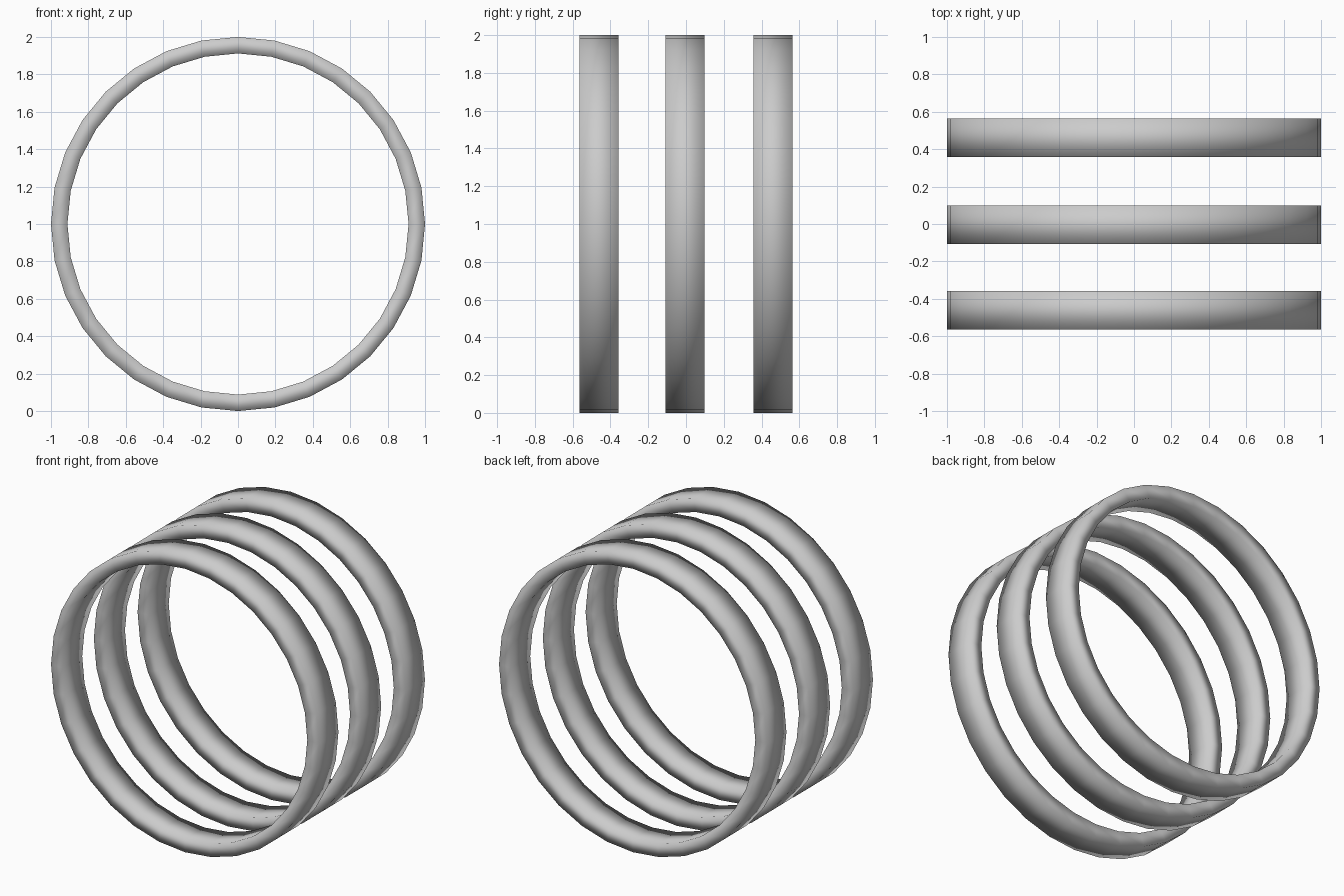
import bpy, bmesh, math

if "Cube" in bpy.data.objects:
    bpy.data.objects.remove(bpy.data.objects["Cube"])

SEGMENTS = 32
OUTER, INNER = 1.0, 0.912
HALF_WIDTH = 0.103


def make_ring(name, y):
    """Rectangular band swept round the y axis, smooth shaded all over."""
    profile = [(OUTER, -HALF_WIDTH), (OUTER, HALF_WIDTH),
               (INNER, HALF_WIDTH), (INNER, -HALF_WIDTH)]
    bm = bmesh.new()
    loops = []
    for i in range(SEGMENTS):
        a = 2 * math.pi * i / SEGMENTS
        loops.append([bm.verts.new((r * math.cos(a), w, r * math.sin(a)))
                      for r, w in profile])
    for i in range(SEGMENTS):
        p, q = loops[i], loops[(i + 1) % SEGMENTS]
        for j in range(4):
            k = (j + 1) % 4
            bm.faces.new((p[j], p[k], q[k], q[j])).smooth = True
    bmesh.ops.recalc_face_normals(bm, faces=bm.faces)
    mesh = bpy.data.meshes.new(name)
    bm.to_mesh(mesh)
    bm.free()
    ob = bpy.data.objects.new(name, mesh)
    ob.location = (0, y, OUTER)
    bpy.context.collection.objects.link(ob)


# Three separate hoops in a row
for name, y in (("front_ring", -0.461), ("middle_ring", -0.005), ("back_ring", 0.461)):
    make_ring(name, y)
